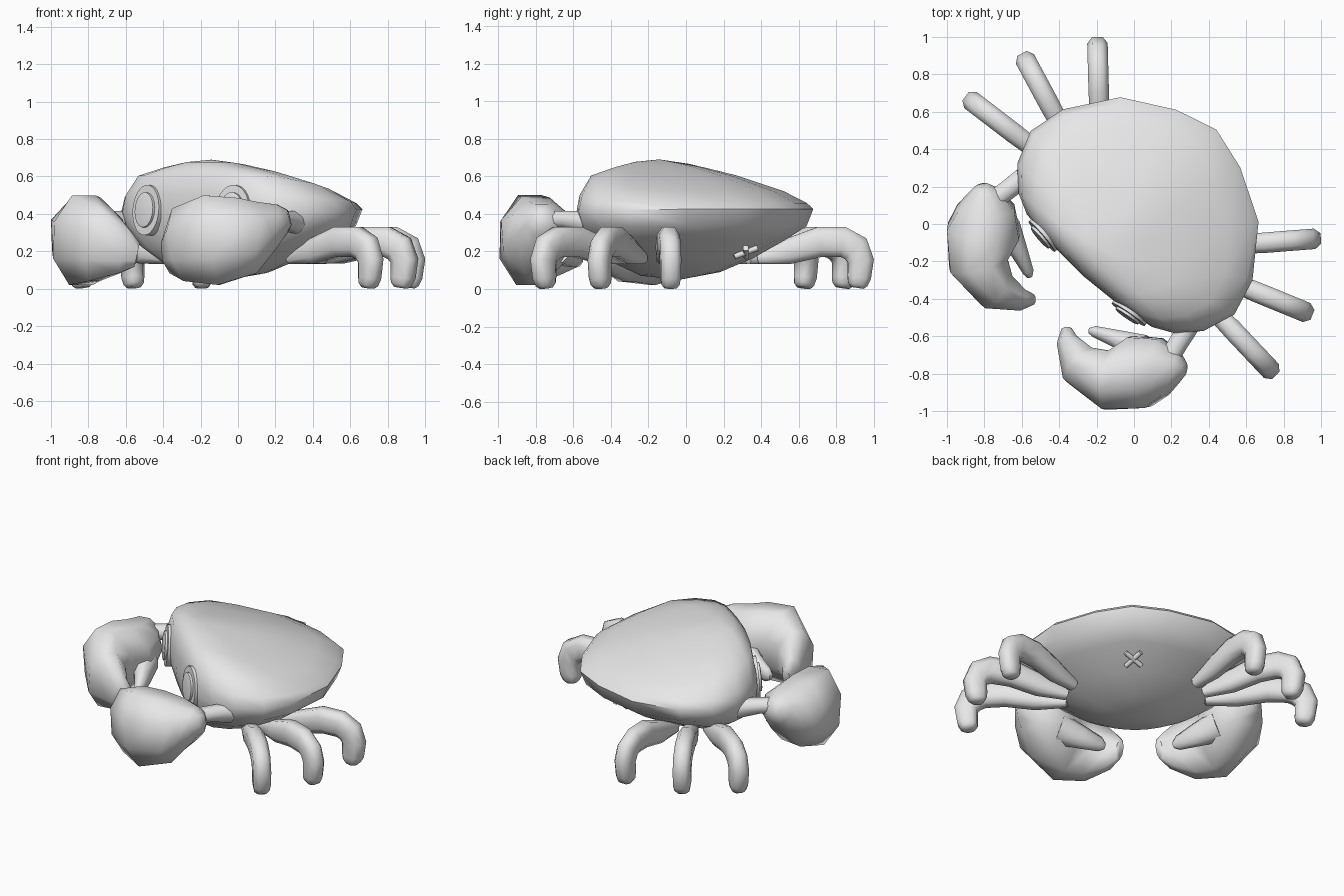
import bpy, bmesh, math
from mathutils import Vector, Matrix

cube = bpy.data.objects.get("Cube")
if cube:
    bpy.data.objects.remove(cube, do_unlink=True)

# One plain grey for the whole animal
GREY = (0.8, 0.8, 0.8, 1.0)
grey = bpy.data.materials.new("plain_grey")
grey.use_nodes = True
grey.diffuse_color = GREY
for node in grey.node_tree.nodes:
    if node.type == 'BSDF_PRINCIPLED':
        node.inputs["Base Color"].default_value = GREY

# The crab looks along a diagonal; its own frame has x to its left, front at -y
PLACE = Matrix.Translation((-.008, .007, 0)) @ Matrix.Rotation(math.radians(-42), 4, 'Z')
TO_LOCAL = PLACE.inverted()
UP = Vector((0, 0, 1))
parts = []


def local(x, y, z):
    """Grid position to the crab's own frame."""
    return TO_LOCAL @ Vector((x, y, z))


def finish(bm, name, mirror=False):
    bmesh.ops.recalc_face_normals(bm, faces=bm.faces[:])
    mesh = bpy.data.meshes.new(name)
    bm.to_mesh(mesh)
    bm.free()
    mesh.materials.append(grey)
    obj = bpy.data.objects.new(name, mesh)
    bpy.context.collection.objects.link(obj)
    obj.matrix_world = PLACE
    if mirror:
        obj.modifiers.new("Mirror", 'MIRROR')
    parts.append(obj)


def bridge(bm, a, b):
    n = len(a)
    for i in range(n):
        j = (i + 1) % n
        bm.faces.new((a[i], a[j], b[j], b[i]))


def tube(name, sections, sides=8, side=None, mirror=True, power=1):
    """Loft rings: each section is (centre, half width, half height).
    A power below one makes the rings boxier."""
    bm = bmesh.new()
    rings = []
    for i, (p, w, h) in enumerate(sections):
        before = sections[max(i - 1, 0)][0]
        after = sections[min(i + 1, len(sections) - 1)][0]
        t = (after - before).normalized()
        s = side or t.cross(UP).normalized()
        u = s.cross(t).normalized()
        ring = []
        for k in range(sides):
            a = 2 * math.pi * (k + 0.5) / sides
            c, d = (math.copysign(abs(v) ** power, v) for v in (math.cos(a), math.sin(a)))
            ring.append(bm.verts.new(p + s * w * c + u * h * d))
        rings.append(ring)
    for a, b in zip(rings, rings[1:]):
        bridge(bm, a, b)
    bm.faces.new(rings[0])
    bm.faces.new(rings[-1])
    finish(bm, name, mirror)


# Shell: an outline scaled towards a top pole and a bottom pole
half = [(0, .67), (.23, .605), (.497, .455), (.683, .2), (.733, 0),
        (.67, -.176), (.56, -.29), (.45, -.345), (.23, -.376), (0, -.388)]
outline = half + [(-x, y) for x, y in half[-2:0:-1]]
top_y, low_y = -.2, -.05
# (scale, height at the front, height at the rear, pole y)
levels = [(.3, .07, .09, low_y), (.55, .13, .165, low_y), (.8, .225, .265, low_y),
          (.95, .325, .335, low_y), (1, .41, .425, top_y), (.96, .5, .457, top_y),
          (.81, .605, .52, top_y), (.5, .65, .605, top_y), (.25, .677, .655, top_y)]
bm = bmesh.new()
rings = []
for scale, front, rear, pole in levels:
    ring = []
    for x, y in outline:
        f = min(max((y + .3) / .6, 0), 1)
        # the face stays steep, so it shrinks less than the back
        shrink = scale ** .5 if y < pole else scale
        ring.append(bm.verts.new((x * scale, pole + (y - pole) * shrink,
                                  front + (rear - front) * f)))
    rings.append(ring)
for a, b in zip(rings, rings[1:]):
    bridge(bm, a, b)
for ring, y, z in ((rings[0], low_y, .05), (rings[-1], top_y, .69)):
    tip = bm.verts.new((0, y, z))
    for i in range(len(ring)):
        bm.faces.new((ring[i], ring[(i + 1) % len(ring)], tip))
finish(bm, "shell")

# Eyes: low oval discs on the front face with a raised middle
n = Vector((.13, -1, .08)).normalized()
c = Vector((.31, -.37, .42))
tube("eyes", [(c - n * .04, .108, .135), (c + n * .01, .108, .135),
              (c + n * .01, .074, .094), (c + n * .024, .074, .094),
              (c + n * .028, .06, .078)], sides=24)

# Arms and claws
tube("arms", [(local(.15, -.78, .37), .057, .05),
              (local(.235, -.64, .37), .057, .05),
              (local(.31, -.52, .355), .06, .065)])
tube("claws", [(local(.275, -.775, .38), .035, .045),
               (local(.235, -.77, .37), .09, .09),
               (local(.15, -.765, .34), .165, .145),
               (local(.03, -.79, .285), .21, .225),
               (local(-.14, -.835, .26), .17, .262),
               (local(-.29, -.755, .235), .122, .215),
               (local(-.355, -.63, .195), .062, .125),
               (local(-.36, -.565, .18), .03, .07)])
tube("claw_thumbs", [(local(.03, -.68, .23), .1, .1),
                     (local(-.09, -.615, .19), .052, .08),
                     (local(-.21, -.575, .165), .032, .05),
                     (local(-.24, -.57, .16), .015, .025)])

# Legs: three arched pairs, root and foot on the grid
legs = [("rear", (.38, -.125), (.93, -.082)),
        ("middle", (.34, -.235), (.89, -.46)),
        ("front", (.28, -.305), (.71, -.76))]
# (distance out, height, half width, half thickness)
arch = [(0, .165, .035, .035), (.3, .2, .052, .072), (.6, .25, .058, .085),
        (.83, .25, .058, .085), (.95, .215, .058, .084), (1, .15, .058, .074),
        (.985, .06, .056, .066), (.97, .025, .05, .055), (.965, .006, .035, .036)]
for name, root, foot in legs:
    a, b = local(*root, 0), local(*foot, 0)
    side = (b - a).cross(UP).normalized()
    tube(name + "_legs", [(a.lerp(b, t) + UP * z, w, h) for t, z, w, h in arch],
         side=side, power=.75)

# Small crossed bars under the rear
centre = Vector((0, .42, .195))
slope = Vector((0, .87, .5))
for name, sign in (("first_rear_bar", 1), ("second_rear_bar", -1)):
    d = (Vector((1, 0, 0)) + slope * sign).normalized() * .066
    tube(name, [(centre - d, .016, .016), (centre + d, .016, .016)], mirror=False)

# Soft shading that keeps the sharp edges
bpy.ops.object.select_all(action='DESELECT')
for obj in parts:
    obj.select_set(True)
bpy.context.view_layer.objects.active = parts[0]
bpy.ops.object.shade_smooth_by_angle(angle=math.radians(60))
